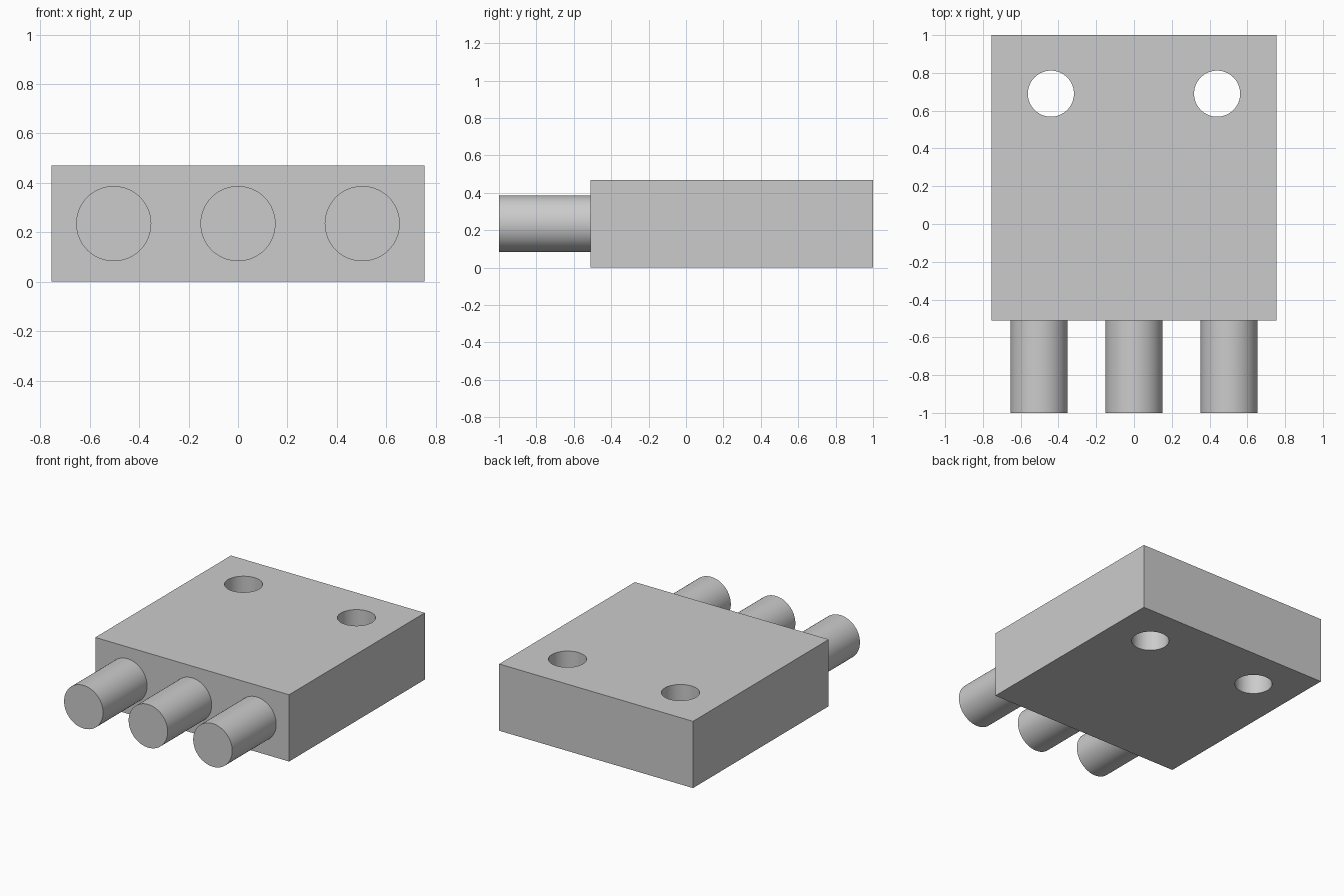
import bpy, math

if "Cube" in bpy.data.objects:
    bpy.data.objects.remove(bpy.data.objects["Cube"])

W, FRONT, BACK, H = 1.51, -0.51, 1.0, 0.47

grey = bpy.data.materials.new("light grey")
grey.diffuse_color = (0.6, 0.6, 0.6, 1)
grey.use_nodes = True
grey.node_tree.nodes["Principled BSDF"].inputs["Base Color"].default_value = grey.diffuse_color


def cylinder(name, radius, depth, location, rotation=(0, 0, 0)):
    bpy.ops.mesh.primitive_cylinder_add(vertices=64, radius=radius, depth=depth,
                                        location=location, rotation=rotation)
    obj = bpy.context.object
    obj.name = name
    return obj


def smooth(obj):
    bpy.ops.object.select_all(action='DESELECT')
    obj.select_set(True)
    bpy.context.view_layer.objects.active = obj
    bpy.ops.object.shade_smooth_by_angle(angle=math.radians(30))


# Rectangular block
bpy.ops.mesh.primitive_cube_add(size=1, location=(0, (FRONT + BACK) / 2, H / 2))
block = bpy.context.object
block.name = "block"
block.scale = (W, BACK - FRONT, H)
bpy.ops.object.transform_apply(location=False, rotation=False, scale=True)
block.data.materials.append(grey)

# Two vertical through holes near the back
for side, x in (("left", -0.44), ("right", 0.44)):
    cutter = cylinder(f"hole_cutter_{side}", 0.122, H + 0.2, (x, 0.69, H / 2))
    cutter.data.materials.append(grey)
    cut = block.modifiers.new(f"hole_{side}", 'BOOLEAN')
    cut.operation = 'DIFFERENCE'
    cut.solver = 'EXACT'
    cut.object = cutter
    bpy.context.view_layer.objects.active = block
    bpy.ops.object.modifier_apply(modifier=cut.name)
    bpy.data.objects.remove(cutter)
smooth(block)

# Three round pins out of the front, slightly embedded in the block
pin_end, pin_root = -1.0, FRONT + 0.005
for side, x in (("left", -0.503), ("middle", 0), ("right", 0.503)):
    pin = cylinder(f"pin_{side}", 0.152, pin_root - pin_end,
                   (x, (pin_root + pin_end) / 2, H / 2), (math.pi / 2, 0, 0))
    pin.data.materials.append(grey)
    smooth(pin)
